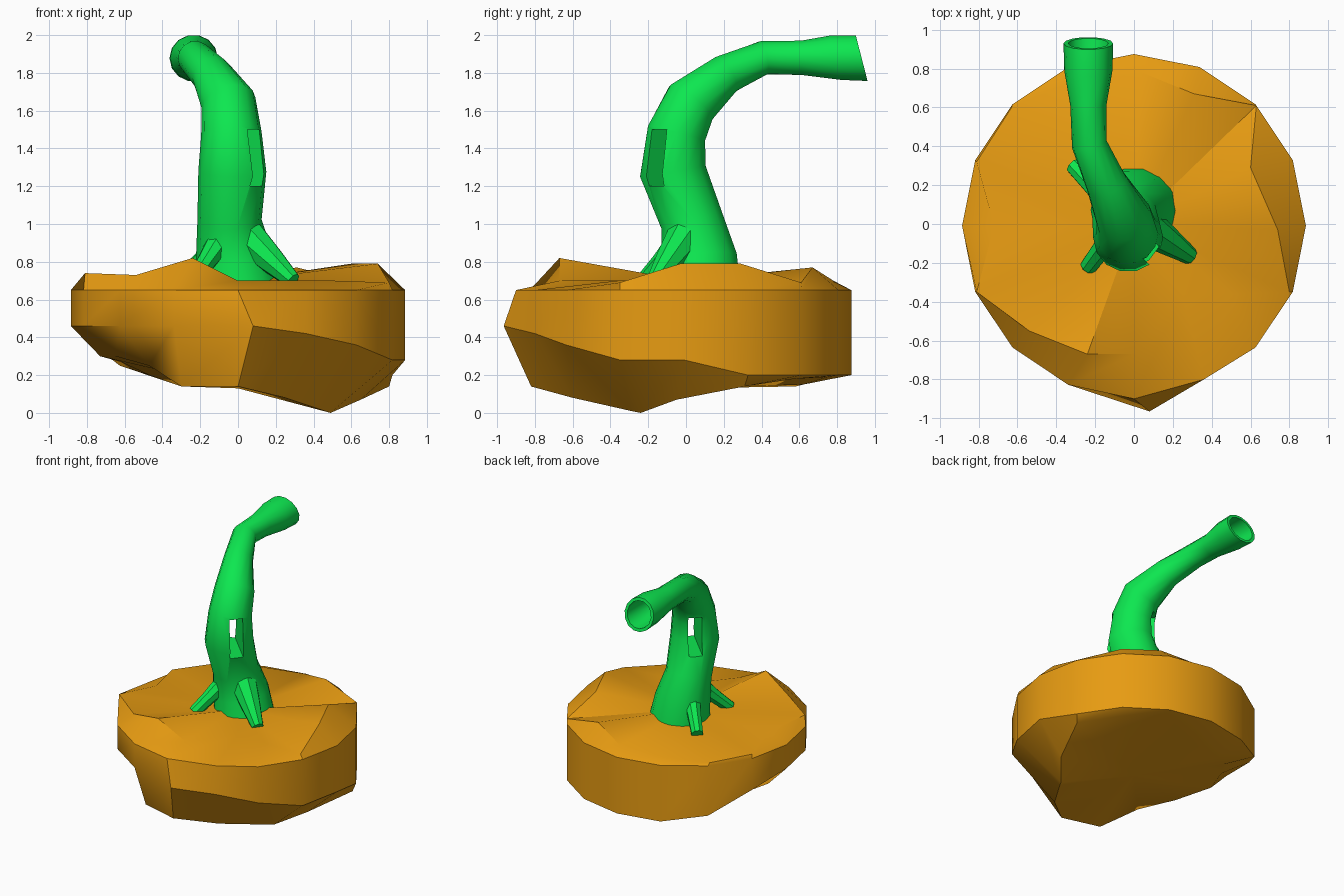
import bpy
import bmesh
import math
from mathutils import Vector

default_cube = bpy.data.objects.get("Cube")
if default_cube:
    bpy.data.objects.remove(default_cube, do_unlink=True)


def make_material(name, colour):
    material = bpy.data.materials.new(name)
    material.use_nodes = True
    material.diffuse_color = colour
    material.node_tree.nodes["Principled BSDF"].inputs["Base Color"].default_value = colour
    return material


def activate(obj):
    bpy.ops.object.select_all(action='DESELECT')
    obj.select_set(True)
    bpy.context.view_layer.objects.active = obj


def smooth(obj, degrees):
    activate(obj)
    bpy.ops.object.shade_smooth_by_angle(angle=math.radians(degrees))


def loft(name, rings, material, start=None, end=None):
    """Skin a list of equal rings; each end is closed by a face or a fan to a point."""
    bm = bmesh.new()
    loops = [[bm.verts.new(point) for point in ring] for ring in rings]
    count = len(loops[0])
    for lower, upper in zip(loops, loops[1:]):
        for i in range(count):
            j = (i + 1) % count
            bm.faces.new((lower[i], lower[j], upper[j], upper[i]))
    for loop, tip in ((loops[0][::-1], start), (loops[-1], end)):
        if tip is None:
            bm.faces.new(loop)
        else:
            centre = bm.verts.new(tip)
            for i in range(count):
                bm.faces.new((loop[i], loop[(i + 1) % count], centre))
    bmesh.ops.recalc_face_normals(bm, faces=bm.faces[:])
    mesh = bpy.data.meshes.new(name)
    bm.to_mesh(mesh)
    bm.free()
    obj = bpy.data.objects.new(name, mesh)
    bpy.context.collection.objects.link(obj)
    mesh.materials.append(material)
    return obj


def ring(centre, tangent, radius, sides):
    across = Vector((1, 0, 0))
    across = (across - tangent * across.dot(tangent)).normalized()
    other = tangent.cross(across)
    turns = [math.tau * i / sides for i in range(sides)]
    return [centre + radius * (across * math.cos(a) + other * math.sin(a)) for a in turns]


def sweep(name, path, sides, material, mouth=None, bore=()):
    """Tube along (x, y, z, radius) points; bore holds (steps back, radius) pairs."""
    centres = [Vector(p[:3]) for p in path]
    last = len(path) - 1
    tangents = [(centres[min(i + 1, last)] - centres[max(i - 1, 0)]).normalized()
                for i in range(len(path))]
    if mouth:
        tangents[-1] = tangents[-2] = Vector(mouth).normalized()
    rings = [ring(c, t, p[3], sides) for c, t, p in zip(centres, tangents, path)]
    for back, radius in bore:
        rings.append(ring(centres[last - back], tangents[last - back], radius, sides))
    return loft(name, rings, material)


orange = make_material("orange rock", (0.8, 0.33, 0.006, 1))
green = make_material("bright green", (0.004, 0.8, 0.08, 1))

# Rocky base: rim of sixteen sides with an uneven top and underside
top_ring = [
    (.74, -.03, .79), (.6, .29, .79), (.63, .61, .69), (.31, .67, .77),
    (.04, .78, .7), (-.35, .72, .68), (-.63, .6, .67), (-.81, .32, .68),
    (-.72, -.01, .7), (-.81, -.35, .74), (-.54, -.55, .73), (-.24, -.67, .82),
    (0, -.67, .7), (.25, -.36, .7), (.5, -.36, .7), (.8, -.35, .69)]
under_ring = [
    (.65, -.05, .07), (.8, .31, .14), (.55, .57, .18), (.3, .75, .19),
    (0, .62, .15), (-.3, .58, .14), (-.47, .45, .2), (-.62, .25, .27),
    (-.73, 0, .3), (-.65, -.3, .3), (-.47, -.52, .25), (-.3, -.74, .14),
    (0, -.82, .14), (.25, -.6, .08), (.46, -.29, .01), (.49, -.24, 0)]
low_rim = [.28, .2, .2, .2, .2, .2, .25, .4, .46, .46, .46, .46, .46, .42, .36, .28]

rim = []
for k in range(16):
    angle = math.tau * k / 16
    rim.append((.885 * math.cos(angle), .885 * math.sin(angle) - .01))
rim[12], rim[13] = (.08, -.965), (.36, -.8)
lower = [(x, y, z) for (x, y), z in zip(rim, low_rim)]
upper = [(x, y, .65) for x, y in rim]
upper[12] = (0, -.9, .65)
base = loft("rock_base", [under_ring, lower, upper, top_ring], orange,
            start=(0, 0, .13), end=(0, 0, .7))
smooth(base, 35)

# Bent hollow-mouthed trunk
trunk_path = [
    (.01, .07, .6, .23), (-.02, .07, .82, .205), (-.045, .03, 1.02, .17),
    (-.03, -.07, 1.28, .18), (-.035, -.05, 1.48, .16), (-.05, .025, 1.64, .147),
    (-.14, .205, 1.79, .108), (-.23, .41, 1.88, .091), (-.235, .61, 1.88, .093),
    (-.235, .79, 1.88, .124), (-.235, .93, 1.878, .128)]
trunk = sweep("trunk", trunk_path, 14, green, mouth=(0, .97, .25),
              bore=[(0, .104), (1, .1), (2, .07)])

# Slot cut through the trunk
bpy.ops.mesh.primitive_cube_add(size=1, location=(-.03, -.03, 1.35))
cutter = bpy.context.object
cutter.name = "slot_cutter"
cutter.scale = (1, .1, .3)
cutter.rotation_euler = (0, 0, -math.pi / 4)
cutter.hide_render = True
slot = trunk.modifiers.new("slot", 'BOOLEAN')
slot.operation = 'DIFFERENCE'
slot.solver = 'EXACT'
slot.object = cutter
activate(trunk)
bpy.ops.object.modifier_apply(modifier=slot.name)
bpy.data.objects.remove(cutter, do_unlink=True)
smooth(trunk, 40)

# Roots: shoulder and tip of each, with the shoulder's radius
roots = {
    "front_left_root": ((.06, -.01, .92), (.29, -.165, .7), .1),
    "front_right_root": ((-.1, -.04, .9), (-.235, -.22, .7), .07),
    "back_right_root": ((-.1, .08, .88), (-.31, .3, .7), .07),
    "back_left_root": ((.02, .1, .92), (.11, .21, .68), .1),
}
for name, (shoulder, tip, radius) in roots.items():
    shoulder, tip = Vector(shoulder), Vector(tip)
    middle = shoulder.lerp(tip, .5)
    path = [(*shoulder, radius), (*middle, radius * .75), (*tip, .045)]
    smooth(sweep(name, path, 8, green), 40)
